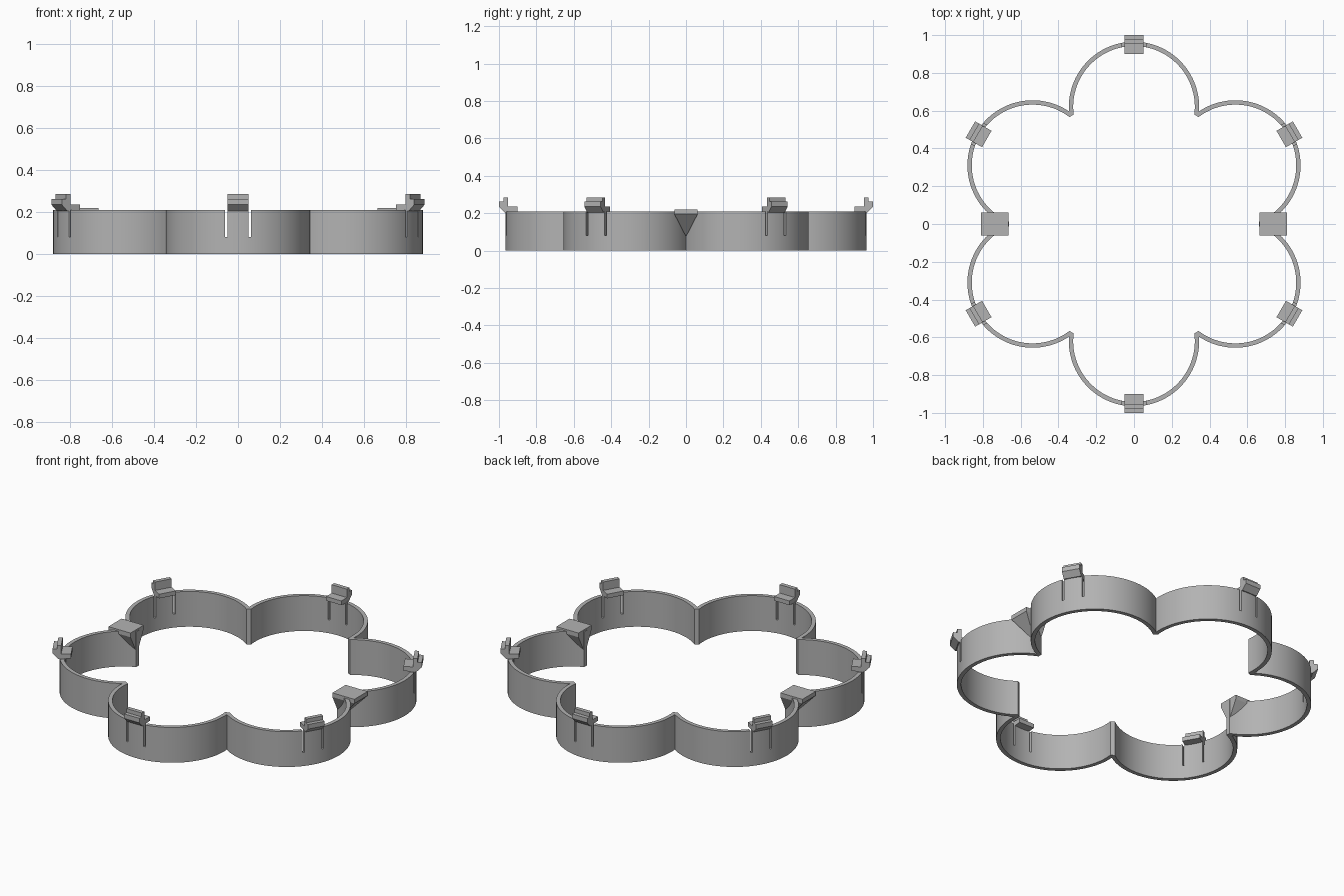
import bpy, bmesh
from math import cos, sin, pi, radians
from mathutils import Matrix, Vector

cube = bpy.data.objects.get("Cube")
if cube:
    bpy.data.objects.remove(cube, do_unlink=True)

LOBE_CENTRE, OUTER, INNER, HEIGHT = 0.62, 0.345, 0.322, 0.21

grey = bpy.data.materials.new("plain grey")
grey.use_nodes = True
colour = (0.45, 0.45, 0.45, 1)
grey.diffuse_color = colour
grey.node_tree.nodes["Principled BSDF"].inputs["Base Color"].default_value = colour


def make_object(name, bm):
    bmesh.ops.recalc_face_normals(bm, faces=bm.faces)
    mesh = bpy.data.meshes.new(name)
    bm.to_mesh(mesh)
    bm.free()
    mesh.materials.append(grey)
    obj = bpy.data.objects.new(name, mesh)
    bpy.context.collection.objects.link(obj)
    return obj


def extrude_profile(bm, points, half_width, spin):
    """Extrude a (radius, height) profile sideways, turned about z."""
    verts = [bm.verts.new((r, -half_width, z)) for r, z in points]
    face = bm.faces.new(verts)
    out = bmesh.ops.extrude_face_region(bm, geom=[face])
    moved = [v for v in out["geom"] if isinstance(v, bmesh.types.BMVert)]
    bmesh.ops.translate(bm, verts=moved, vec=(0, 2 * half_width, 0))
    bmesh.ops.rotate(bm, verts=verts + moved, cent=(0, 0, 0),
                     matrix=Matrix.Rotation(spin, 3, "Z"))


# Six-lobed wall
STEPS = 56
pairs = []
for lobe in range(6):
    spin = radians(30 + 60 * lobe)
    centre = LOBE_CENTRE * Vector((cos(spin), sin(spin), 0))
    for i in range(STEPS + 1):
        t = 2 * i / STEPS - 1
        pair = []
        for radius, reach in ((OUTER, 94.0), (INNER, 97.3)):
            a = spin + radians(reach) * t
            pair.append(centre + radius * Vector((cos(a), sin(a), 0)))
        pairs.append(pair)

bm = bmesh.new()
rings = [[[bm.verts.new(p + Vector((0, 0, z))) for p in pair] for pair in pairs]
         for z in (0, HEIGHT)]
low, high = rings
for i in range(len(pairs)):
    j = (i + 1) % len(pairs)
    (a, b), (c, d) = low[i], low[j]
    (e, f), (g, h) = high[i], high[j]
    for quad in ((a, b, d, c), (e, g, h, f), (a, c, g, e), (b, f, h, d)):
        bm.faces.new(quad)
bmesh.ops.remove_doubles(bm, verts=bm.verts, dist=0.002)
wall = make_object("flower_wall", bm)

# Slots beside each spring tab
bm = bmesh.new()
for lobe in range(6):
    for side in (-1, 1):
        place = (Matrix.Rotation(radians(30 + 60 * lobe), 4, "Z")
                 @ Matrix.Translation((0.95, side * 0.057, 0.16))
                 @ Matrix.Diagonal((0.12, 0.012, 0.16, 1)))
        bmesh.ops.create_cube(bm, size=1, matrix=place)
cutter = make_object("slot_cutter", bm)
cutter.hide_render = True
cut = wall.modifiers.new("slots", "BOOLEAN")
cut.operation = "DIFFERENCE"
cut.solver = "EXACT"
cut.object = cutter
bpy.context.view_layer.objects.active = wall
wall.select_set(True)
bpy.ops.object.modifier_apply(modifier=cut.name)
bpy.data.objects.remove(cutter, do_unlink=True)
bpy.ops.object.shade_smooth_by_angle(angle=radians(30))

# Hooked clip on the crest of each lobe
clip_profile = [(0.90, 0.21), (0.945, 0.205), (0.97, 0.205), (1.0, 0.235),
                (1.0, 0.262), (0.977, 0.262), (0.977, 0.285), (0.953, 0.285),
                (0.953, 0.235), (0.90, 0.235)]
for lobe in range(6):
    bm = bmesh.new()
    extrude_profile(bm, clip_profile, 0.05, radians(30 + 60 * lobe))
    make_object(f"clip_{lobe + 1}", bm)

# Tapered brackets in the left and right notches
for name, spin in (("left_bracket", 0), ("right_bracket", pi)):
    bm = bmesh.new()
    for y in (-0.062, 0.062):
        for x in (0.665, 0.81):
            for z in (0.195, 0.22):
                bm.verts.new((x, y, z))
    for x in (0.665, 0.70):
        bm.verts.new((x, 0, 0.075))
    bmesh.ops.convex_hull(bm, input=bm.verts)
    bmesh.ops.dissolve_limit(bm, angle_limit=0.01, verts=bm.verts, edges=bm.edges)
    bmesh.ops.rotate(bm, verts=bm.verts, cent=(0, 0, 0),
                     matrix=Matrix.Rotation(spin, 3, "Z"))
    make_object(name, bm)
